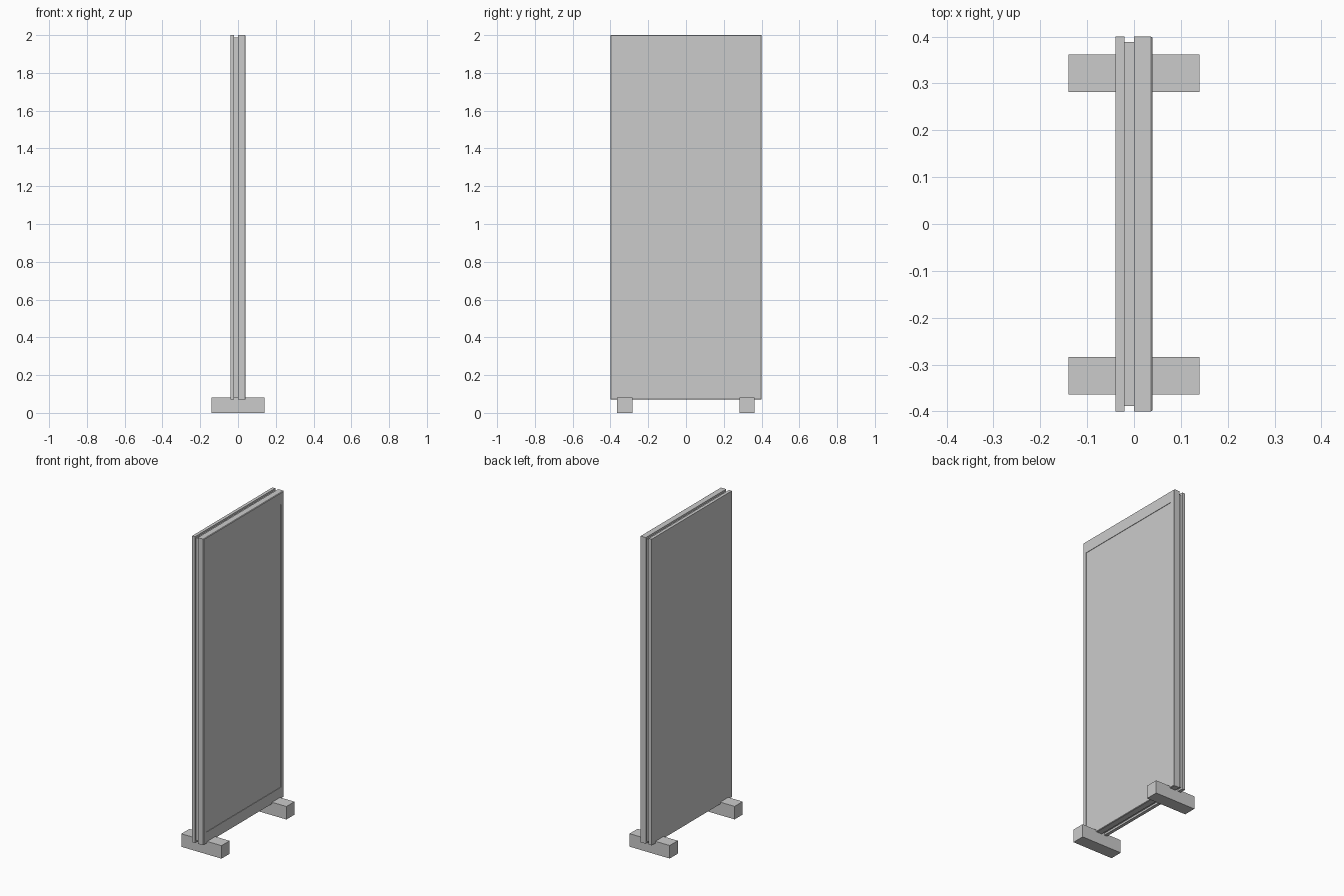
import bpy, bmesh

if "Cube" in bpy.data.objects:
    bpy.data.objects.remove(bpy.data.objects["Cube"])

Z0, Z1, W = 0.07, 2.0, 0.4   # panel bottom, top, half width


def finish(name, bm):
    bmesh.ops.recalc_face_normals(bm, faces=bm.faces)
    mesh = bpy.data.meshes.new(name)
    bm.to_mesh(mesh)
    bm.free()
    obj = bpy.data.objects.new(name, mesh)
    bpy.context.collection.objects.link(obj)
    return obj


def box(name, x0, x1, y0, y1, z0, z1):
    bm = bmesh.new()
    bmesh.ops.create_cube(bm, size=1)
    for v in bm.verts:
        v.co.x = x1 if v.co.x > 0 else x0
        v.co.y = y1 if v.co.y > 0 else y0
        v.co.z = z1 if v.co.z > 0 else z0
    return finish(name, bm)


# Cabinet: rectangular rings along x, as (x, inset y, inset bottom, inset top).
# The edge has a shallow groove; the front has a thin recessed screen.
rings = [
    (-0.04, 0, 0, 0),
    (-0.02, 0, 0, 0),
    (-0.02, 0.012, 0.012, 0.012),
    (0.0, 0.012, 0.012, 0.012),
    (0.0, 0, 0, 0),
    (0.036, 0, 0, 0),
    (0.04, 0.003, 0.003, 0.003),
    (0.04, 0.028, 0.073, 0.073),
    (0.037, 0.028, 0.073, 0.073),
]
bm = bmesh.new()
loops = []
for x, i, b, t in rings:
    corners = [(-W + i, Z0 + b), (W - i, Z0 + b), (W - i, Z1 - t), (-W + i, Z1 - t)]
    loops.append([bm.verts.new((x, y, z)) for y, z in corners])
for a, b in zip(loops, loops[1:]):
    for k in range(4):
        n = (k + 1) % 4
        bm.faces.new((a[k], a[n], b[n], b[k]))
bm.faces.new(loops[0])
bm.faces.new(loops[-1])
finish("display_cabinet", bm)

# Two crosswise feet
for side, y in (("left", -0.324), ("right", 0.322)):
    box(side + "_foot", -0.14, 0.14, y - 0.04, y + 0.04, 0, 0.082)
